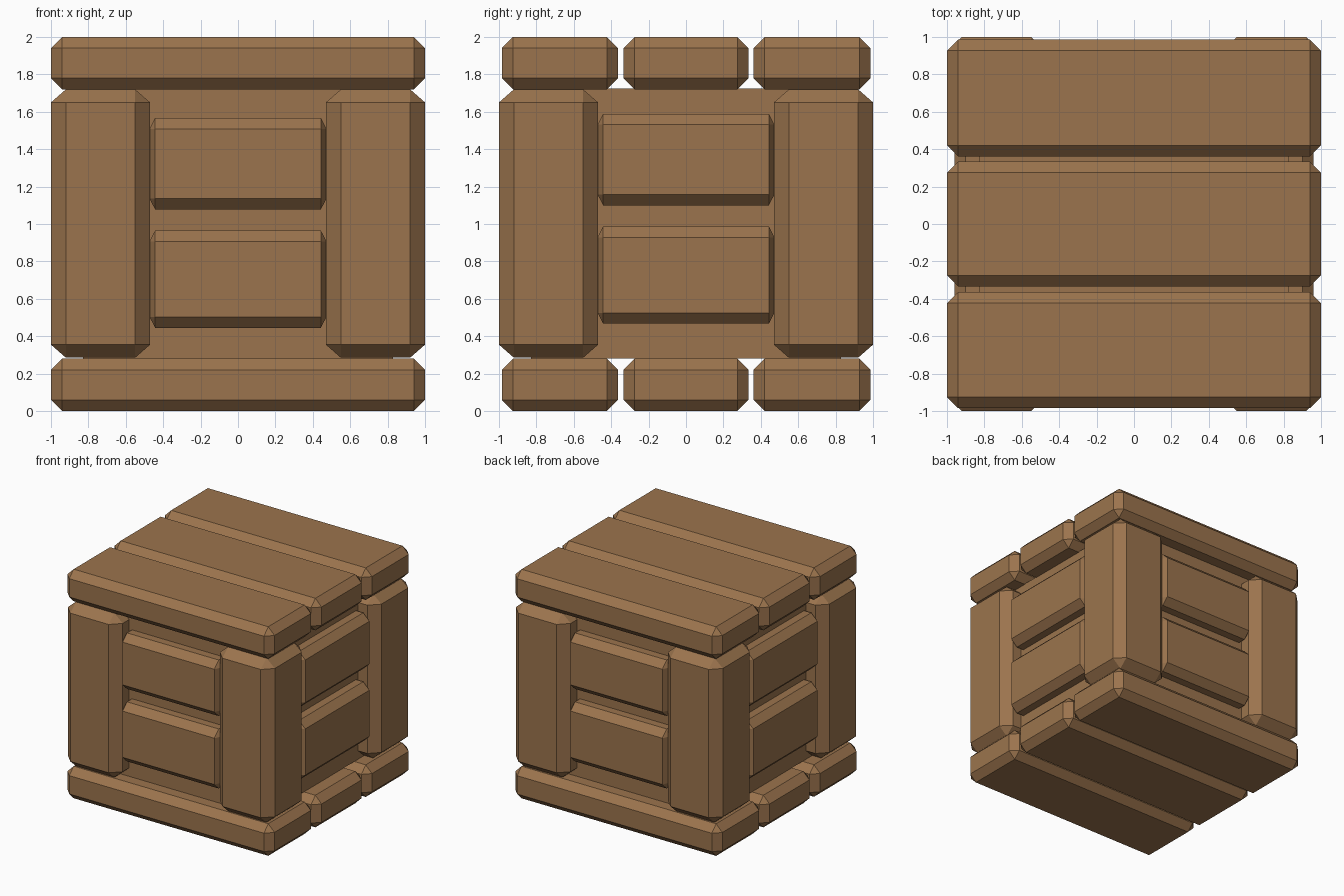
import bpy
import bmesh
from mathutils import Vector, Matrix

if "Cube" in bpy.data.objects:
    bpy.data.objects.remove(bpy.data.objects["Cube"], do_unlink=True)

# One wood colour for the whole crate
wood = bpy.data.materials.new("brown_wood")
wood.use_nodes = True
BROWN = (0.33, 0.175, 0.075, 1)
wood.diffuse_color = BROWN
wood.node_tree.nodes["Principled BSDF"].inputs["Base Color"].default_value = BROWN


def block(name, low, high, chamfer=None, turn=None):
    """Box between two corners, with a chamfer width given per axis."""
    low, high = Vector(low), Vector(high)
    cut = Vector(chamfer or (1, 1, 1))
    size = high - low
    bm = bmesh.new()
    bmesh.ops.create_cube(bm, size=1)
    # Bevel in units of the chamfer, then scale back to true size
    bmesh.ops.scale(bm, verts=bm.verts, vec=[s / c for s, c in zip(size, cut)])
    if chamfer:
        bmesh.ops.bevel(bm, geom=bm.edges[:], offset=1, offset_type='OFFSET',
                        segments=1, affect='EDGES', clamp_overlap=False)
    bmesh.ops.scale(bm, verts=bm.verts, vec=cut)
    bmesh.ops.translate(bm, verts=bm.verts, vec=(low + high) / 2)
    if turn:
        bmesh.ops.transform(bm, verts=bm.verts, matrix=turn)
    bmesh.ops.recalc_face_normals(bm, faces=bm.faces)
    mesh = bpy.data.meshes.new(name)
    bm.to_mesh(mesh)
    bm.free()
    mesh.materials.append(wood)
    obj = bpy.data.objects.new(name, mesh)
    bpy.context.collection.objects.link(obj)
    return obj


# Inner box behind the boards
block("core", (-0.83, -0.83, 0.28), (0.83, 0.83, 1.725))

# Three long planks on the lid and three on the base
planks = {"front": (-0.985, -0.363), "middle": (-0.335, 0.335), "back": (0.36, 0.987)}
for level, bottom in (("base", 0), ("lid", 1.72)):
    for place, (near, far) in planks.items():
        block(f"{level}_plank_{place}", (-1, near, bottom), (1, far, bottom + 0.28),
              (0.06, 0.06, 0.06))

# Corner posts
for side, sx in (("right", -1), ("left", 1)):
    for end, sy in (("front", -1), ("back", 1)):
        x = sorted((sx, sx * 0.47))
        y = sorted((sy, sy * 0.47))
        block(f"{end}_{side}_post", (x[0], y[0], 0.285), (x[1], y[1], 1.72),
              (0.08, 0.08, 0.07))

# Two raised slats on each wall, a touch higher on the side walls
walls = (("front", 0, 0), ("left", 90, 0.022), ("back", 180, 0), ("right", 270, 0.022))
for wall, angle, lift in walls:
    turn = Matrix.Rotation(angle * 3.14159265 / 180, 4, 'Z')
    for row, (bottom, top) in (("lower", (0.445, 0.965)), ("upper", (1.078, 1.567))):
        block(f"{wall}_{row}_slat", (-0.473, -0.96, bottom + lift),
              (0.473, -0.7, top + lift), (0.03, 0.06, 0.058), turn)
